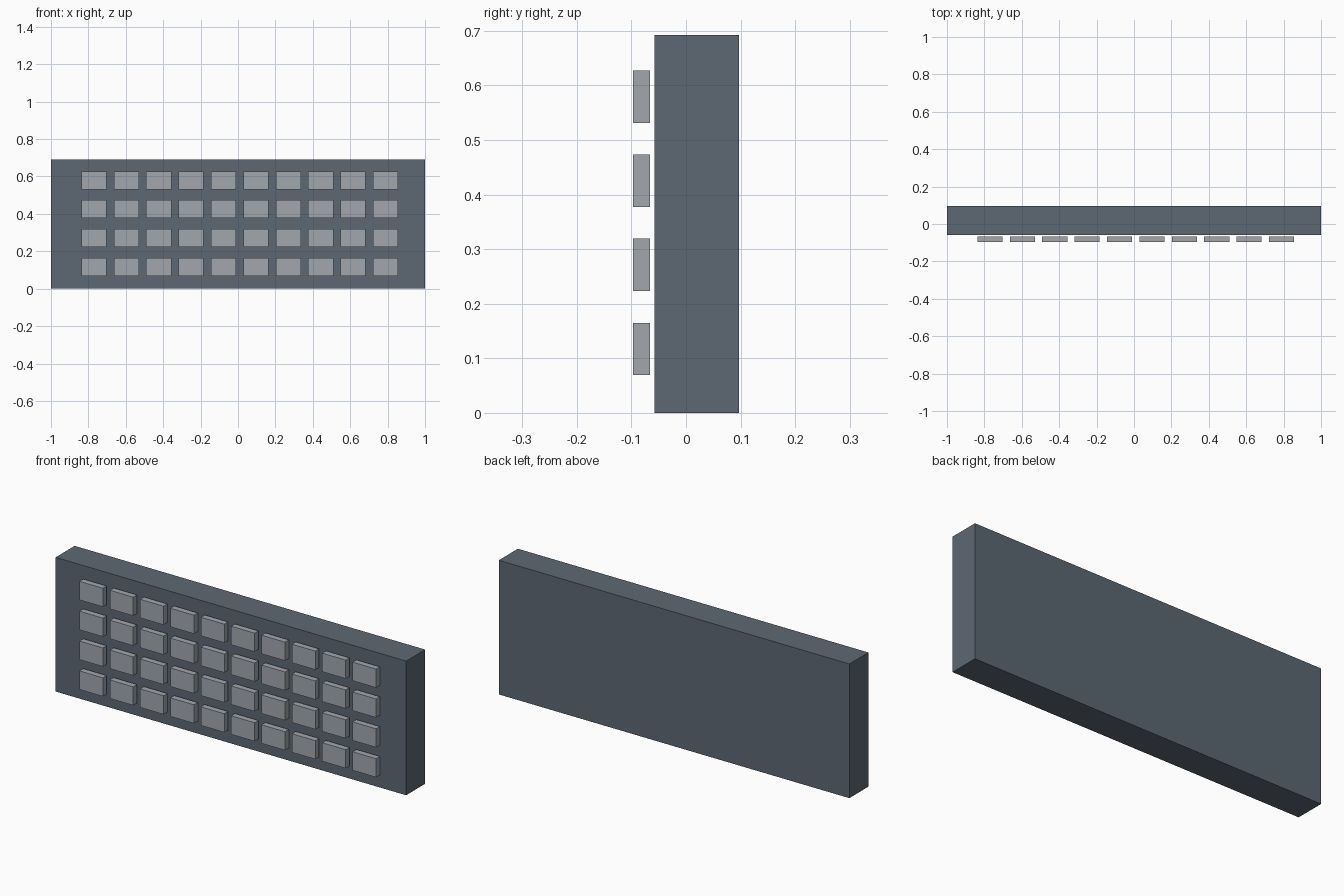
import bpy

if "Cube" in bpy.data.objects:
    bpy.data.objects.remove(bpy.data.objects["Cube"])


def material(name, rgb):
    mat = bpy.data.materials.new(name)
    mat.diffuse_color = (*rgb, 1.0)
    mat.use_nodes = True
    mat.node_tree.nodes["Principled BSDF"].inputs["Base Color"].default_value = mat.diffuse_color
    return mat


def box(name, center, size, mat):
    bpy.ops.mesh.primitive_cube_add(size=1, location=center)
    obj = bpy.context.object
    obj.name = name
    obj.scale = size
    bpy.ops.object.transform_apply(location=False, rotation=False, scale=True)
    obj.data.materials.append(mat)
    return obj


dark = material("dark_slate", (0.11, 0.14, 0.17))
light = material("light_grey", (0.36, 0.39, 0.42))

# Main slab
HEIGHT = 0.692
FRONT, BACK = -0.058, 0.097
box("panel_body", (0, (FRONT + BACK) / 2, HEIGHT / 2), (2.0, BACK - FRONT, HEIGHT), dark)

# Grid of raised blocks, standing just clear of the front face
COLS, ROWS = 10, 4
X0, Z0 = -0.770, 0.117
PITCH_X, PITCH_Z = 0.1732, 0.154
for row in range(ROWS):
    for col in range(COLS):
        box(f"block_{row + 1}_{col + 1}",
            (X0 + col * PITCH_X, -0.0815, Z0 + row * PITCH_Z),
            (0.134, 0.031, 0.096), light)
